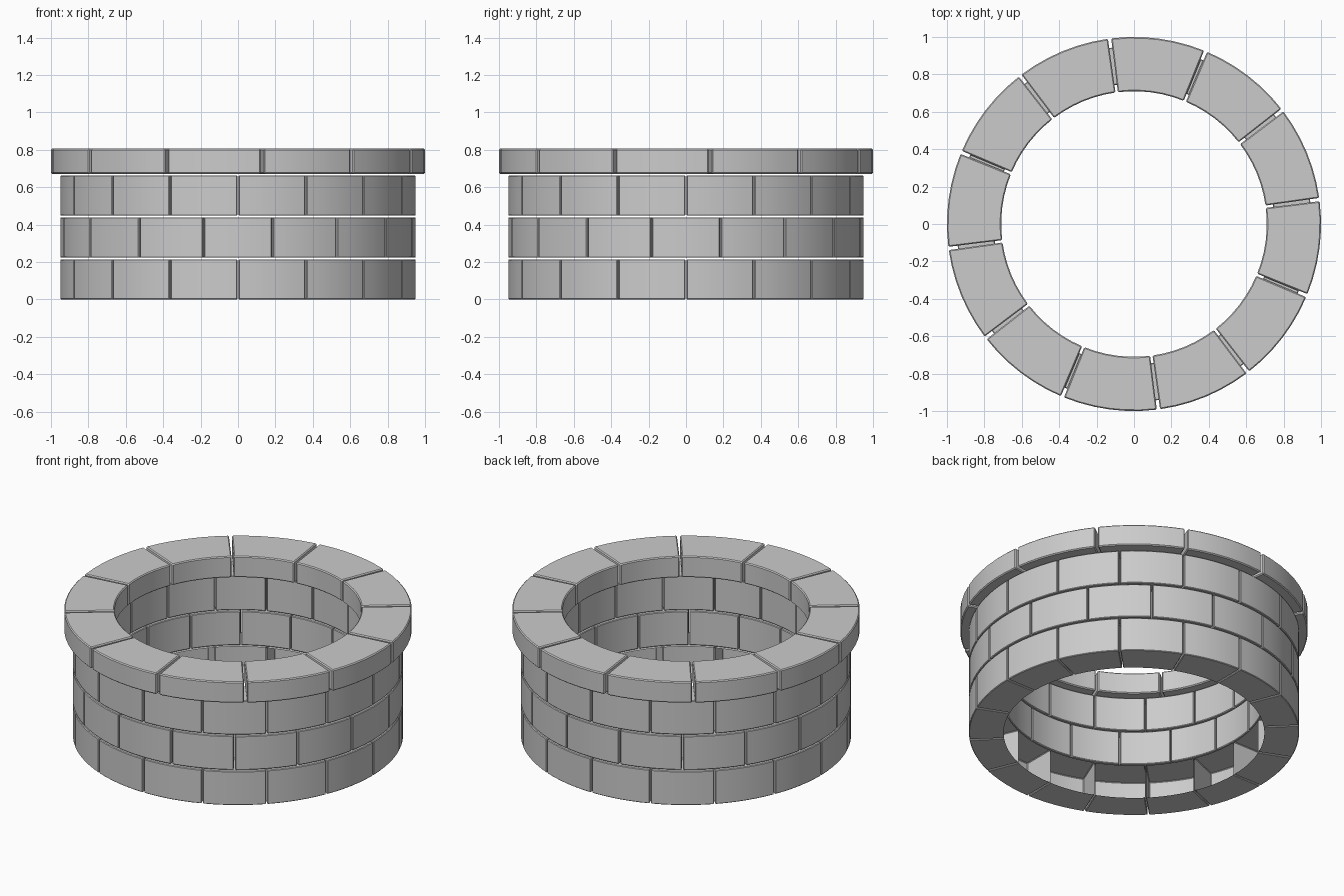
import bpy, bmesh
from math import sin, cos, radians

if "Cube" in bpy.data.objects:
    bpy.data.objects.remove(bpy.data.objects["Cube"])

SEGS = 6  # curve steps along each block


def add_block(bm, r_in, r_out, z0, z1, a0, a1, open_inside):
    """One curved block: sweep a rectangular section from angle a0 to a1."""
    rings = []
    for i in range(SEGS + 1):
        a = a0 + (a1 - a0) * i / SEGS
        section = ((r_in, z0), (r_out, z0), (r_out, z1), (r_in, z1))
        rings.append([bm.verts.new((r * cos(a), r * sin(a), z)) for r, z in section])
    for p, q in zip(rings, rings[1:]):
        for k in range(4):
            if k == 3 and open_inside:
                continue
            n = (k + 1) % 4
            bm.faces.new((p[k], p[n], q[n], q[k]))
    bm.faces.new(rings[0][::-1])
    bm.faces.new(rings[-1])


def make_course(name, count, r_in, r_out, z0, z1, first_joint, gap, bevel, open_inside=False):
    """A ring of equal blocks separated by narrow joints."""
    bm = bmesh.new()
    step = 360 / count
    for i in range(count):
        a = first_joint + i * step
        add_block(bm, r_in, r_out, z0, z1,
                  radians(a + gap / 2), radians(a + step - gap / 2), open_inside)
    # The sweep order is uniform, so fix the direction from one outer wall face
    bm.normal_update()
    wall = max(bm.faces, key=lambda f: f.calc_center_median().xy.length)
    if wall.normal.xy.dot(wall.calc_center_median().xy) < 0:
        bmesh.ops.reverse_faces(bm, faces=bm.faces[:])
    # Small chamfer on the block edges
    sharp = [e for e in bm.edges if e.calc_face_angle(0) > radians(40)]
    bmesh.ops.bevel(bm, geom=sharp, offset=bevel, segments=1, affect='EDGES')
    mesh = bpy.data.meshes.new(name)
    bm.to_mesh(mesh)
    bm.free()
    obj = bpy.data.objects.new(name, mesh)
    bpy.context.collection.objects.link(obj)
    bpy.ops.object.select_all(action='DESELECT')
    obj.select_set(True)
    bpy.context.view_layer.objects.active = obj
    bpy.ops.object.shade_smooth_by_angle(angle=radians(30))


# Three wall courses in running bond; the lowest blocks are hollow, open to the inside
make_course("lower_course", 16, 0.75, 0.95, 0.0, 0.215, 0, 0.5, 0.004, True)
make_course("middle_course", 16, 0.75, 0.95, 0.224, 0.439, 11.25, 0.5, 0.004)
make_course("upper_course", 16, 0.75, 0.95, 0.448, 0.663, 0, 0.5, 0.004)

# Overhanging capstones
make_course("cap_ring", 12, 0.71, 1.0, 0.672, 0.806, 7.5, 1.0, 0.006)
